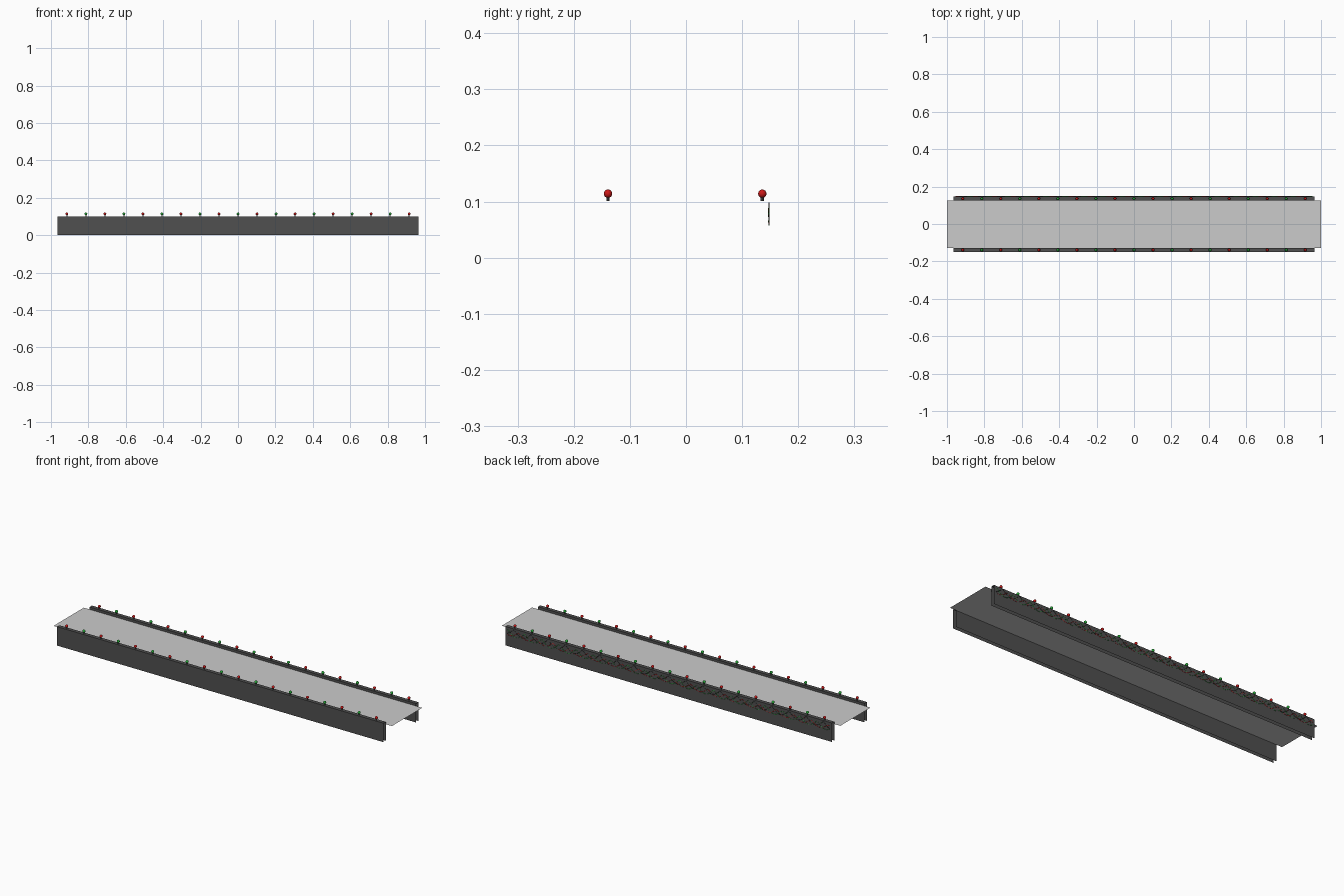
import bpy, bmesh, math
from mathutils import Matrix

if "Cube" in bpy.data.objects:
    bpy.data.objects.remove(bpy.data.objects["Cube"])

YC = -0.0015  # rails and deck are symmetric about this line


def material(name, rgb):
    m = bpy.data.materials.new(name)
    m.diffuse_color = (*rgb, 1)
    m.use_nodes = True
    m.node_tree.nodes["Principled BSDF"].inputs["Base Color"].default_value = m.diffuse_color
    return m


DARK = material("dark_grey", (0.08, 0.08, 0.08))
BLACK = material("wire_black", (0.02, 0.02, 0.02))
RED = material("red", (0.6, 0.01, 0.01))
GREEN = material("green", (0.02, 0.4, 0.04))


def finish(name, bm, mats=()):
    me = bpy.data.meshes.new(name)
    bm.to_mesh(me)
    bm.free()
    for m in mats:
        me.materials.append(m)
    ob = bpy.data.objects.new(name, me)
    bpy.context.collection.objects.link(ob)
    return ob


def sheet(name, profile, half, mats=()):
    """Sweep an open (y, z) profile along x as a thin sheet."""
    bm = bmesh.new()
    rows = [[bm.verts.new((x, y, z)) for y, z in profile] for x in (-half, half)]
    for i in range(len(profile) - 1):
        bm.faces.new((rows[0][i], rows[1][i], rows[1][i + 1], rows[0][i + 1]))
    return finish(name, bm, mats)


# Flat deck
sheet("deck", [(YC - 0.1275, 0.088), (YC + 0.1275, 0.088)], 1.0)

# Side rails: folded sheet, open at the ends and bottom
for side, name in ((-1, "front_rail"), (1, "back_rail")):
    o, i = YC + side * 0.1475, YC + side * 0.1275
    prof = [(o, 0), (o, 0.101), (i, 0.101), (i, 0)]
    sheet(name, prof if side < 0 else prof[::-1], 0.965, [DARK])


def ball(bm, pos, r, mat, seg=12, rings=8):
    geo = bmesh.ops.create_uvsphere(bm, u_segments=seg, v_segments=rings, radius=r,
                                    matrix=Matrix.Translation(pos))
    for f in {f for v in geo["verts"] for f in v.link_faces}:
        f.material_index = mat
        f.smooth = True


# Bulbs with sockets along the top of each rail
for side, name in ((-1, "front_bulbs"), (1, "back_bulbs")):
    bm = bmesh.new()
    y = YC + side * 0.1375
    for k in range(19):
        x = -0.915 + k * 0.10167
        bmesh.ops.create_cone(bm, cap_ends=True, segments=8, radius1=0.003, radius2=0.003,
                              depth=0.009, matrix=Matrix.Translation((x, y, 0.1055)))
        ball(bm, (x, y, 0.114), 0.0075, 1 + k % 2)
    finish(name, bm, [DARK, RED, GREEN])


# Wires draped in swags across the outer face of the back rail
def drape(x, phase, top, drop):
    return top - drop * abs(math.sin(math.pi * x / 0.10167 + phase))


WIRES = [("black_wire", BLACK, 0.0, 0.098, 0.032),
         ("red_wire", RED, 0.9, 0.088, 0.028),
         ("green_wire", GREEN, 2.0, 0.092, 0.034)]
for name, mat, phase, top, drop in WIRES:
    cu = bpy.data.curves.new(name, "CURVE")
    cu.dimensions = "3D"
    cu.bevel_depth = 0.0008
    cu.bevel_resolution = 0
    n = 230
    sp = cu.splines.new("POLY")
    sp.points.add(n - 1)
    for j, p in enumerate(sp.points):
        x = -0.955 + 1.91 * j / (n - 1)
        p.co = (x, 0.1478, drape(x, phase, top, drop), 1)
    cu.materials.append(mat)
    bpy.context.collection.objects.link(bpy.data.objects.new(name, cu))

# Tiny lights hanging on the black wire
bm = bmesh.new()
for k in range(56):
    x = -0.94 + k * 0.0341
    ball(bm, (x, 0.1474, drape(x, 0.0, 0.098, 0.032) - 0.002), 0.0016, k % 2, 6, 4)
finish("tiny_lights", bm, [RED, GREEN])
